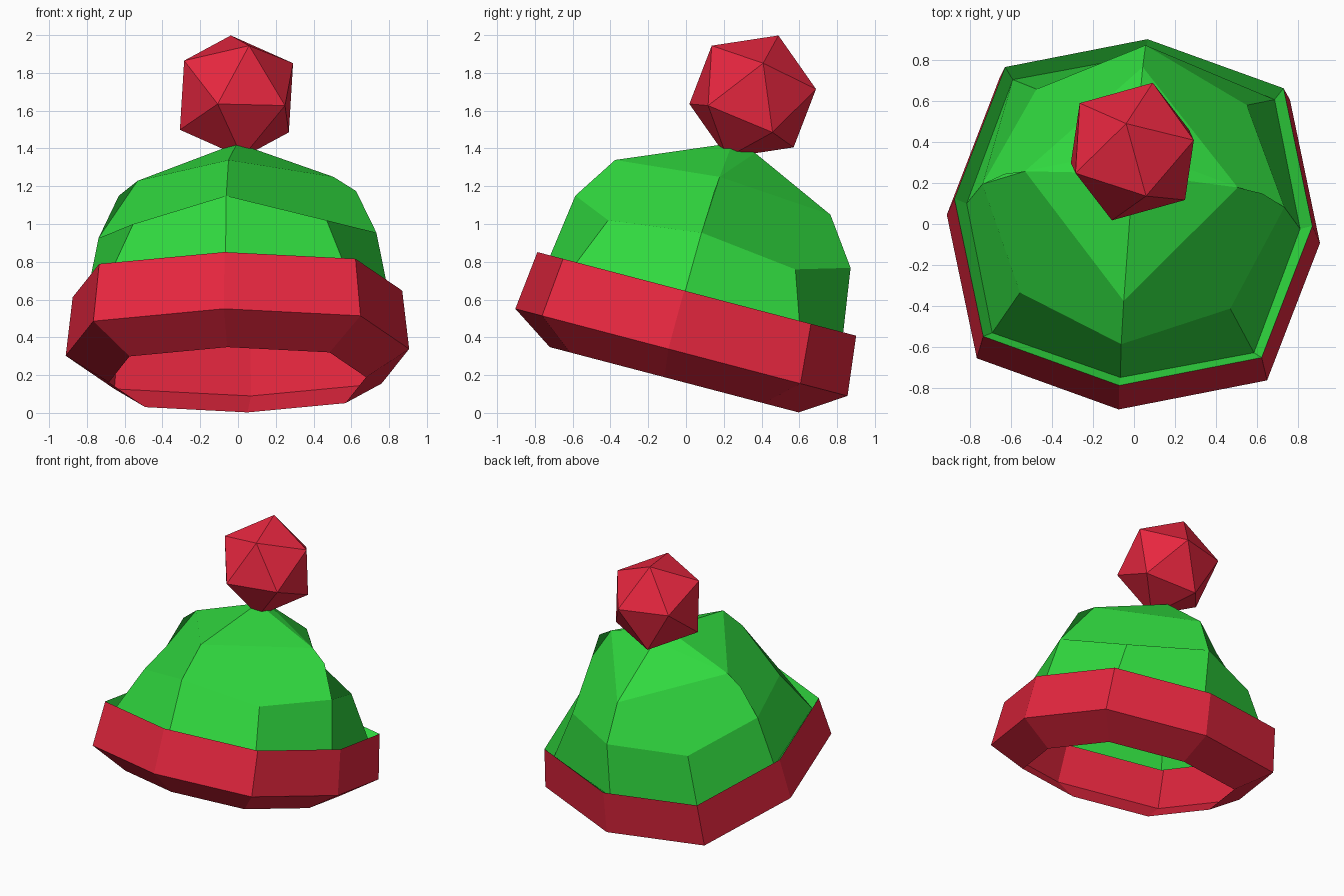
import bpy, bmesh, math
from mathutils import Matrix, Vector

if "Cube" in bpy.data.objects:
    bpy.data.objects.remove(bpy.data.objects["Cube"])

# Tilted frame shared by brim and crown: origin at the top rim of the brim
TILT = Matrix.Translation((-0.003, 0.057, 0.63)) @ Matrix.Rotation(math.radians(-14.7), 4, 'X')


def material(name, color):
    m = bpy.data.materials.new(name)
    m.diffuse_color = color
    m.use_nodes = True
    m.node_tree.nodes["Principled BSDF"].inputs["Base Color"].default_value = m.diffuse_color
    return m


red = material("red_knit", (0.8, 0.02, 0.05, 1))
green = material("green_knit", (0.03, 0.7, 0.05, 1))


def finish(bm, name, mat):
    bmesh.ops.recalc_face_normals(bm, faces=bm.faces[:])
    mesh = bpy.data.meshes.new(name)
    bm.to_mesh(mesh)
    bm.free()
    mesh.materials.append(mat)
    ob = bpy.data.objects.new(name, mesh)
    bpy.context.collection.objects.link(ob)
    return ob


def vert(bm, k, r, h):
    a = math.radians(-94.5 + 45 * k)
    return bm.verts.new(TILT @ Vector((r * math.cos(a), r * math.sin(a), h)))


def ring(bm, r, h, corner=1.1):
    # eight points, with the diagonal ones pushed out a little
    return [vert(bm, k, r * (corner if k % 2 else 1), h) for k in range(8)]


def bridge(bm, a, b):
    for k in range(8):
        j = (k + 1) % 8
        bm.faces.new((a[k], a[j], b[j], b[k]))


# Brim: folded open band
bm = bmesh.new()
rings = [ring(bm, r, h) for r, h in ((0.683, -0.47), (0.912, -0.32), (0.875, 0))]
for lower, upper in zip(rings, rings[1:]):
    bridge(bm, lower, upper)
finish(bm, "brim", red)

# Crown: ledge tucked into the brim, wall, then four ridges meeting at the tip
bm = bmesh.new()
lip = ring(bm, 0.875, 0)
base = ring(bm, 0.815, -0.075, 1.11)
bridge(bm, lip, base)
ridges = {0: [(0.756, 0.34), (0.60, 0.576)],
          2: [(0.738, 0.32), (0.63, 0.55), (0.51, 0.63)],
          4: [(0.755, 0.34), (0.58, 0.585), (0.11, 0.80)],
          6: [(0.738, 0.32), (0.63, 0.55), (0.53, 0.63)]}
ridge = {k: [vert(bm, k, r, h) for r, h in pts] for k, pts in ridges.items()}
corner = {k: vert(bm, k, 0.727, 0.258) for k in (1, 3, 5, 7)}
wall = [corner[k] if k % 2 else ridge[k][0] for k in range(8)]
bridge(bm, base, wall)
tip = vert(bm, 0, 0.02, 0.82)
for k in (1, 3, 5, 7):
    # mid = the front or back ridge, side = the left or right ridge of this panel
    mid, side = ridge[k - 1], ridge[(k + 1) % 8]
    if k in (3, 7):
        mid, side = side, mid
    # hollow panel between the ridges, as one face
    bm.faces.new((corner[k], side[0], side[1], side[2], mid[1], mid[0]))
    crest = mid[1:] + [tip]
    for p, q in zip(crest, crest[1:]):
        bm.faces.new((side[2], p, q))
finish(bm, "crown", green)

# Pompom: icosahedron turned to its measured directions
bm = bmesh.new()
z = Vector((-0.03, 0.135, 0.32)).normalized()
x = Vector((0.30, 0.055, 0.175))
x = (x - z * x.dot(z)).normalized()
y = z.cross(x)
rot = Matrix((x, y, z)).transposed().to_4x4()
bmesh.ops.create_icosphere(bm, subdivisions=1, radius=0.352,
                           matrix=Matrix.Translation((-0.008, 0.353, 1.675)) @ rot)
finish(bm, "pompom", red)
